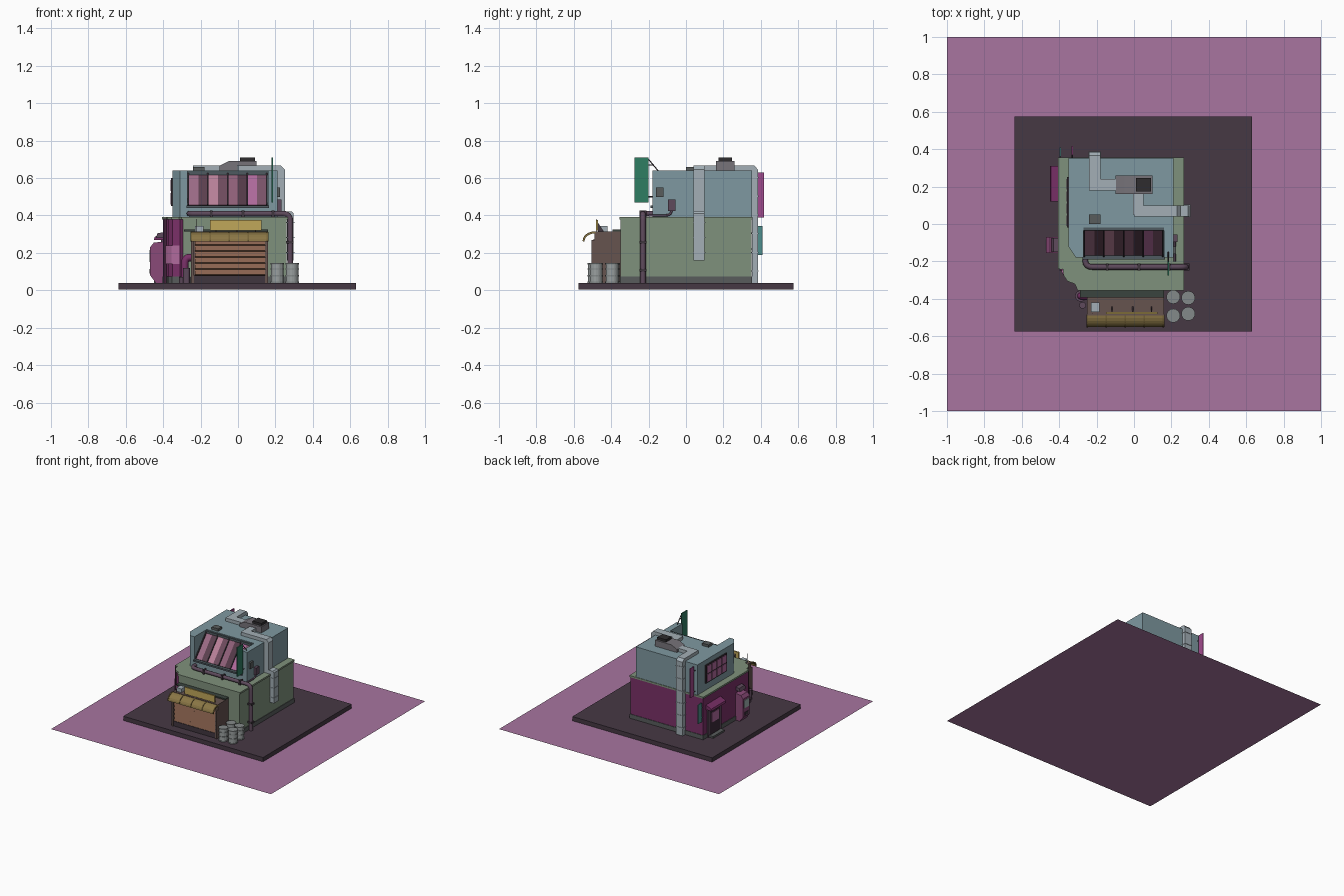
import bpy, bmesh, math
from mathutils import Vector

if "Cube" in bpy.data.objects:
    bpy.data.objects.remove(bpy.data.objects["Cube"])

mats = {}
def mat(h):
    if h not in mats:
        m = bpy.data.materials.new("paint_" + h)
        rgb = [int(h[i:i+2], 16) / 255 for i in (0, 2, 4)]
        m.diffuse_color = [((c + .055) / 1.055) ** 2.4 if c > .04 else c / 12.92 for c in rgb] + [1]
        m.use_nodes = True
        m.node_tree.nodes["Principled BSDF"].inputs["Base Color"].default_value = m.diffuse_color
        mats[h] = m
    return mats[h]

def finish(name, bm, col):
    bmesh.ops.recalc_face_normals(bm, faces=bm.faces)
    me = bpy.data.meshes.new(name)
    bm.to_mesh(me)
    bm.free()
    ob = bpy.data.objects.new(name, me)
    bpy.context.collection.objects.link(ob)
    me.materials.append(mat(col))
    return ob

def prism(name, pts, axis, a, b, col):
    """Extrude a 2D outline along an axis from a to b."""
    place = {'x': lambda u, v, t: (t, u, v), 'y': lambda u, v, t: (u, t, v), 'z': lambda u, v, t: (u, v, t)}[axis]
    bm = bmesh.new()
    lo = [bm.verts.new(place(u, v, a)) for u, v in pts]
    hi = [bm.verts.new(place(u, v, b)) for u, v in pts]
    bm.faces.new(lo)
    bm.faces.new(hi)
    for i in range(len(pts)):
        j = (i + 1) % len(pts)
        bm.faces.new((lo[i], lo[j], hi[j], hi[i]))
    return finish(name, bm, col)

def box(name, x0, x1, y0, y1, z0, z1, col):
    return prism(name, [(x0, y0), (x1, y0), (x1, y1), (x0, y1)], 'z', z0, z1, col)

def cyl(name, x, y, z0, z1, r, col, n=16):
    pts = [(x + r * math.cos(2 * math.pi * i / n), y + r * math.sin(2 * math.pi * i / n)) for i in range(n)]
    return prism(name, pts, 'z', z0, z1, col)

def pipe(name, pts, r, col, bend=.03):
    """Round tube along a path with rounded corners."""
    pts = [Vector(p) for p in pts]
    path = [pts[0]]
    for p, c, n in zip(pts, pts[1:], pts[2:]):
        a = c + (p - c).normalized() * min(bend, (p - c).length / 2)
        b = c + (n - c).normalized() * min(bend, (n - c).length / 2)
        path += [a * (1 - t) ** 2 + c * 2 * t * (1 - t) + b * t * t for t in (0, .25, .5, .75, 1)]
    path.append(pts[-1])
    cu = bpy.data.curves.new(name, 'CURVE')
    cu.dimensions = '3D'
    cu.bevel_depth = r
    cu.bevel_resolution = 2
    cu.use_fill_caps = True
    s = cu.splines.new('POLY')
    s.points.add(len(path) - 1)
    for q, v in zip(s.points, path):
        q.co = (*v, 1)
    ob = bpy.data.objects.new(name, cu)
    bpy.context.collection.objects.link(ob)
    cu.materials.append(mat(col))
    return ob

GREEN, PURPLE, BLUE, DARK = '7F917C', '7A3068', '7F99A1', '40363F'
DUCT, PINK, PLUM, TRIM, BROWN, OLIVE = 'A3AFB6', 'B06A9C', '5E4A5C', '585C5C', '66534F', '8A7645'

# ground sheet and slab
bm = bmesh.new()
bmesh.ops.create_grid(bm, x_segments=1, y_segments=1, size=1)
finish("base_sheet", bm, 'A875A0')
box("slab", -.64, .63, -.575, .575, .005, .04, '463844')

# lower storey, with a stepped, rounded front-left corner
plan = [(.26, -.35), (.26, .35), (-.40, .35), (-.40, -.235), (-.375, -.235), (-.37, -.27),
        (-.35, -.30), (-.31, -.315), (-.295, -.35)]
low = prism("lower_storey", plan, 'z', .04, .385, GREEN)
low.data.materials.append(mat(PURPLE))
for f in low.data.polygons:
    if abs(f.normal.z) < .5 and (f.center.x < -.29 or f.center.y > .34):
        f.material_index = 1
def grow(d):
    return [(x + math.copysign(d, x), y + math.copysign(d, y)) for x, y in plan]
prism("plinth", grow(.004), 'z', .04, .075, TRIM)
prism("roof_edge", grow(.006), 'z', .378, .392, GREEN)
prism("corner_window", [(-.396, -.238), (-.378, -.274), (-.355, -.305), (-.312, -.32), (-.312, -.30), (-.38, -.23)],
      'z', .14, .24, PINK)

# upper storey: two side blocks around a sloped window bay
prism("upper_left_block", [(-.27, -.18), (-.27, .352), (-.35, .352), (-.35, -.12), (-.31, -.18)], 'z', .39, .64, BLUE)
box("upper_right_block", .16, .21, -.18, .352, .39, .64, BLUE)
prism("upper_bay", [(-.18, .39), (.352, .39), (.352, .64), (-.02, .64), (-.02, .62), (-.165, .45), (-.18, .45)],
      'x', -.27, .16, BLUE)

# sloped window panes, folded alternately, and their frame
tints = ['9C6B86', '5C404F', 'B98199', '6E4B5D', '8F6079', '543A48', 'B06A9C', '7A5369']
for i, c in enumerate(tints):
    x = -.265 + i * .0525
    prism("window_pane", [(-.163, .452), (-.022, .617), (-.028, .622), (-.169, .457)], 'x', x, x + .0525, c)
for i in range(5):
    x = -.27 + i * .105
    prism("window_mullion", [(-.165, .45), (-.02, .62), (-.032, .63), (-.177, .46)], 'x', x, x + .008, '3A3038')
box("window_sill", -.275, .165, -.19, -.165, .44, .453, '4E5A60')
box("window_head", -.27, .16, -.035, -.018, .617, .635, '4E5A60')

# windows on the left of the upper storey
box("side_window_frame", -.358, -.345, -.02, .25, .45, .60, '3A3038')
for i in range(4):
    for z in (.46, .53):
        y = -.01 + i * .065
        box("side_window_pane", -.362, -.35, y, y + .055, z, z + .06, PINK)

# rooftop unit
prism("roof_unit", [(-.10, .64), (.10, .64), (.10, .69), (-.05, .69), (-.10, .665)], 'y', .16, .26, '77747A')
box("roof_unit_fan", .01, .09, .175, .245, .69, .71, '2E2C2E')
box("roof_vent", -.24, -.18, .0, .05, .64, .66, TRIM)

# square ducts over the right edge and over the back
box("right_duct_roof", -.005, .05, .05, .17, .64, .667, DUCT)
prism("right_duct", [(.0, .64), (.21, .64), (.21, .39), (.262, .39), (.262, .16), (.298, .16), (.298, .41), (.288, .422),
                     (.25, .422), (.25, .645), (.23, .667), (.0, .667)], 'y', .04, .10, DUCT)
box("back_duct_link", -.24, -.09, .18, .24, .64, .667, DUCT)
prism("back_duct", [(.18, .64), (.352, .64), (.352, .04), (.385, .04), (.385, .645), (.365, .667), (.18, .667)],
      'x', -.24, -.18, DUCT)
for z in (.20, .28, .36):
    box("duct_band", .26, .301, .037, .103, z, z + .006, DUCT)
for z in (.1, .2, .3, .4, .5, .6):
    box("duct_band", -.243, -.177, .35, .388, z, z + .006, DUCT)

# round pipes
pipe("long_pipe", [(-.26, -.17, .41), (-.26, -.23, .41), (.28, -.23, .41), (.28, -.23, .04)], .015, PLUM, .04)
for x in (-.15, .02, .18):
    box("pipe_clamp", x, x + .014, -.248, -.212, .39, .428, DARK)
for z in (.1, .25):
    box("pipe_clamp", .255, .298, -.248, -.212, z, z + .014, DARK)
pipe("corner_pipe", [(-.285, -.385, .04), (-.285, -.385, .175), (-.24, -.385, .175)], .02, PURPLE, .04)
cyl("corner_pipe_foot", -.285, -.385, .04, .07, .03, PLUM)
cyl("corner_pipe_small", -.275, -.435, .04, .12, .018, PLUM)
pipe("left_drain", [(-.39, -.245, .04), (-.39, -.245, .385)], .008, '4A2842')

# meter box with its cable on the right wall
box("meter_box", .21, .232, -.095, -.055, .425, .485, PLUM)
pipe("meter_cable", [(.218, -.075, .43), (.218, -.085, .40), (.218, -.20, .40)], .006, PLUM)
box("right_vent", .21, .225, -.16, -.12, .50, .55, TRIM)

# garage with shutter and awning
box("garage", -.25, .16, -.49, -.35, .04, .315, BROWN)
box("garage_back_strip", -.29, .16, -.392, -.35, .315, .325, '3A443E')
box("shutter_step", -.24, .15, -.50, -.49, .04, .08, DARK)
for i in range(6):
    z = .08 + i * .032
    prism("shutter_slat", [(-.49, z), (-.503, z + .004), (-.496, z + .032), (-.49, z + .032)], 'x', -.23, .145, '8C6450')
for x in (-.25, .145):
    box("shutter_post", x, x + .015, -.505, -.49, .04, .27, BROWN)
arc = [(-.485 - .065 * math.sin(t * math.pi / 12), .26 + .052 * math.cos(t * math.pi / 12)) for t in range(7)]
inner = [(-.485 - .058 * math.sin(t * math.pi / 12), .26 + .045 * math.cos(t * math.pi / 12)) for t in range(6, -1, -1)]
prism("awning", arc + inner, 'x', -.255, .162, OLIVE)
for i in range(5):
    x = -.255 + i * .102
    prism("awning_rib", [(y - .003, z + .003) for y, z in arc] + inner, 'x', x, x + .008, '766438')

# blank sign board on the garage roof, with props and a vent
box("garage_sign", -.15, .125, -.482, -.47, .32, .375, 'C0A75A')
for x in (-.12, -.01, .09):
    prism("sign_prop", [(-.47, .315), (-.44, .315), (-.47, .36)], 'x', x, x + .006, DARK)
box("garage_vent", -.23, -.185, -.47, -.42, .315, .345, DUCT)
pipe("garage_aerial", [(-.22, -.48, .31), (-.22, -.48, .38)], .002, DARK)

# barrels
for x, y in ((.21, -.39), (.29, -.395), (.21, -.49), (.29, -.48)):
    cyl("barrel", x, y, .04, .142, .034, '9AA0A0')
    for z in (.04, .075, .11, .138):
        cyl("barrel_hoop", x, y, z, z + .007, .037, '848A8A')

# hanging signs, left blank
def hanging(name, x, y0, y1, z0, z1, col, wall):
    box(name, x - .004, x + .004, y0, y1, z0, z1, col)
    for z in (z0 + .03, z1 - .04):
        pipe(name + "_arm", [(x, (y0 + y1) / 2, z), (x, wall, z)], .003, DARK)
hanging("green_sign", .183, -.275, -.2, .47, .71, '2F7D62', -.17)
hanging("pink_sign", -.33, .37, .418, .39, .63, 'A04A8C', .34)
hanging("teal_sign", -.395, .362, .408, .19, .345, '4F8F8C', .34)
pipe("sign_stay", [(.183, -.2, .70), (.183, -.15, .64)], .003, DARK)

# left-hand doorway with canopy and steps
box("door_frame", -.412, -.395, .13, .30, .04, .27, PLUM)
box("door", -.416, -.40, .15, .28, .05, .25, '3A2A38')
box("door_window", -.419, -.41, .17, .26, .15, .23, PINK)
prism("door_canopy", [(-.40, .27), (-.45, .27), (-.445, .285), (-.40, .31)], 'y', .12, .31, PURPLE)
box("door_step", -.45, -.40, .14, .29, .04, .055, TRIM)

# vending kiosk on the left wall
prism("kiosk", [(-.40, .04), (-.44, .04), (-.47, .08), (-.47, .23), (-.45, .255), (-.40, .26)], 'y', -.155, -.07, '8A4A78')
box("kiosk_screen", -.474, -.46, -.142, -.083, .15, .215, '9FB0B0')
box("kiosk_slot", -.474, -.46, -.135, -.09, .09, .115, DARK)
prism("kiosk_hood", [(-.40, .28), (-.44, .28), (-.43, .305), (-.40, .31)], 'y', -.15, -.075, PLUM)
